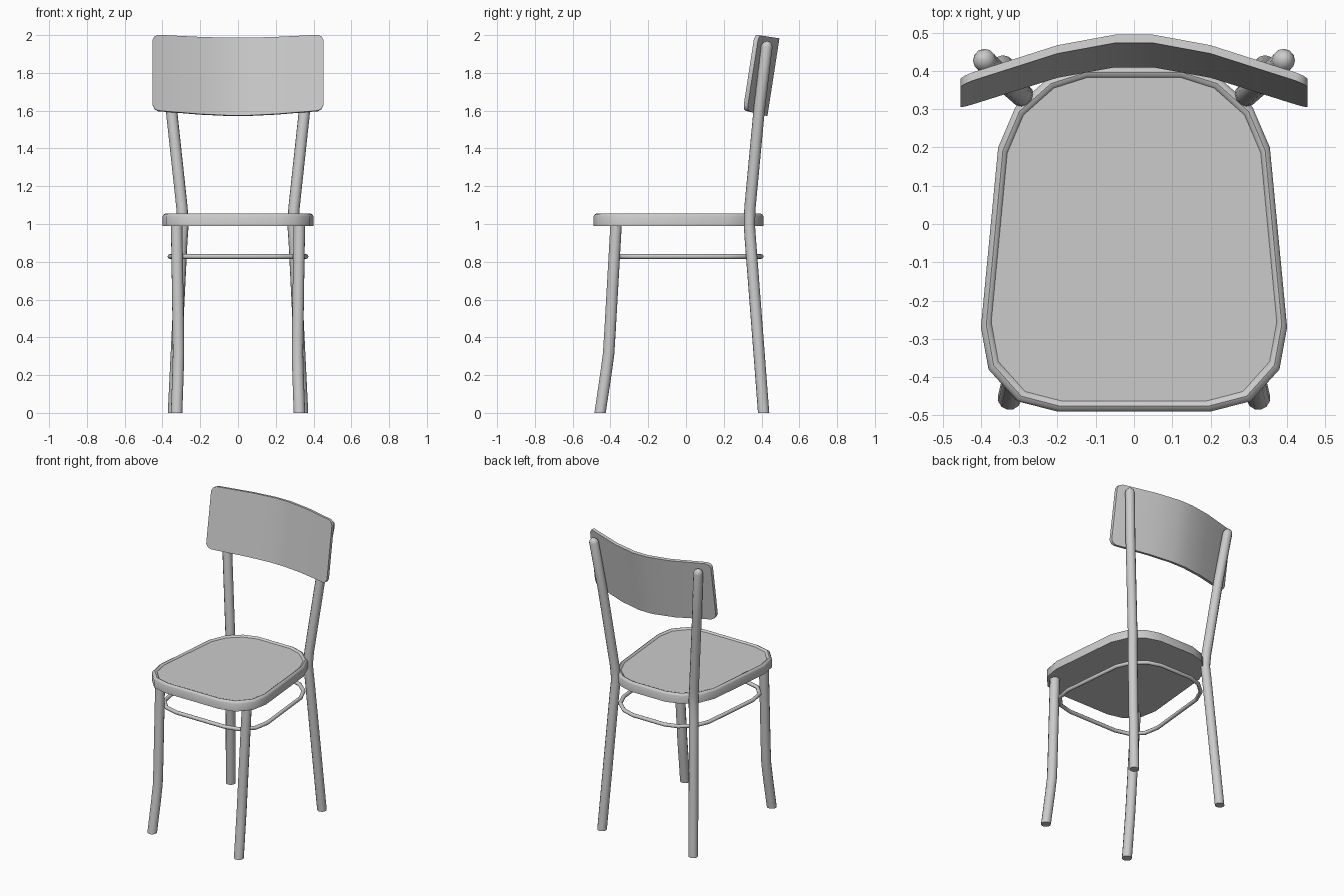
import bpy, bmesh, math

if "Cube" in bpy.data.objects:
    bpy.data.objects.remove(bpy.data.objects["Cube"])


def finish(obj, mirror=False, angle=40):
    if mirror:
        obj.modifiers.new("Mirror", 'MIRROR')
    bpy.ops.object.select_all(action='DESELECT')
    obj.select_set(True)
    bpy.context.view_layer.objects.active = obj
    bpy.ops.object.shade_smooth_by_angle(angle=math.radians(angle))
    return obj


def mesh_object(name, bm):
    bmesh.ops.recalc_face_normals(bm, faces=bm.faces[:])
    me = bpy.data.meshes.new(name)
    bm.to_mesh(me)
    bm.free()
    obj = bpy.data.objects.new(name, me)
    bpy.context.collection.objects.link(obj)
    return obj


def tube(name, points, radius, cyclic=False, mirror=False):
    """Points are (x, y, z, radius factor)."""
    cu = bpy.data.curves.new(name, 'CURVE')
    cu.dimensions = '3D'
    cu.bevel_depth = radius
    cu.bevel_resolution = 4
    cu.use_fill_caps = not cyclic
    sp = cu.splines.new('POLY')
    sp.points.add(len(points) - 1)
    for p, (x, y, z, r) in zip(sp.points, points):
        p.co = (x, y, z, 1)
        p.radius = r
    sp.use_cyclic_u = cyclic
    obj = bpy.data.objects.new(name, cu)
    bpy.context.collection.objects.link(obj)
    bpy.ops.object.select_all(action='DESELECT')
    obj.select_set(True)
    bpy.context.view_layer.objects.active = obj
    bpy.ops.object.convert(target='MESH')
    obj = bpy.context.view_layer.objects.active
    # level the foot on the floor
    for v in obj.data.vertices:
        if v.co.z < 0.03:
            v.co.z = 0
    bm = bmesh.new()
    bm.from_mesh(obj.data)
    bmesh.ops.remove_doubles(bm, verts=bm.verts[:], dist=0.0001)
    bmesh.ops.recalc_face_normals(bm, faces=bm.faces[:])
    bm.to_mesh(obj.data)
    bm.free()
    return finish(obj, mirror)


# Seat outline, right half from front to back, then mirrored
half = [(0.20, -0.49), (0.305, -0.463), (0.38, -0.38), (0.40, -0.27),
        (0.355, 0.20), (0.31, 0.305), (0.225, 0.38), (0.13, 0.41)]
outline = half + [(-x, y) for x, y in reversed(half)]

# Seat: rounded rim around a slightly sunken panel, as (inset, z) rings
bm = bmesh.new()
rings = []
for inset, z in [(0, 0.99), (0, 1.04), (0.005, 1.05), (0.014, 1.055),
                 (0.022, 1.052), (0.027, 1.045)]:
    sx, sy = 1 - inset / 0.40, 1 - inset / 0.45
    rings.append([bm.verts.new((x * sx, -0.04 + (y + 0.04) * sy, z))
                  for x, y in outline])
n = len(outline)
for a, b in zip(rings, rings[1:]):
    for i in range(n):
        j = (i + 1) % n
        bm.faces.new((a[i], a[j], b[j], b[i]))
bm.faces.new(rings[0])
bm.faces.new(rings[-1])
finish(mesh_object("seat", bm))

# Thin ring under the seat that ties the legs together
tube("stretcher_ring", [(x * 0.9, y * 0.884 + 0.036, 0.828, 1) for x, y in outline],
     0.0125, cyclic=True)

# Front legs
tube("front_legs", [(0.325, -0.455, 0, 1), (0.318, -0.425, 0.20, 1),
                    (0.315, -0.41, 0.31, 1), (0.316, -0.403, 0.42, 1),
                    (0.325, -0.37, 1.0, 1)], 0.031, mirror=True)

# Back legs running up into the backrest posts, with rounded tops
tube("back_legs", [(0.342, 0.411, 0, 1), (0.298, 0.342, 0.90, 1),
                   (0.291, 0.335, 1.0, 1), (0.297, 0.339, 1.09, 1),
                   (0.352, 0.387, 1.60, 1), (0.391, 0.428, 1.94, 1),
                   (0.393, 0.43, 1.955, 0.82), (0.394, 0.431, 1.966, 0.4),
                   (0.394, 0.431, 1.968, 0.05)],
     0.030, mirror=True)

# Backrest: curved, tilted board; columns are (x, depth, corner inset)
cols = [(0.05, 0.0, 0), (0.20, -0.028, 0), (0.423, -0.100, 0),
        (0.442, -0.107, 0.009), (0.453, -0.111, 0.03)]
cols = [(-x, d, c) for x, d, c in reversed(cols)] + cols
bm = bmesh.new()
tilt = math.radians(8.8)
sections = []
for x, d, c in cols:
    low, high = -0.208 - d * 0.10 + c, 0.208 - c
    sec = []
    for y, z in [(d - 0.011, low), (d + 0.011, low), (d + 0.011, high), (d - 0.011, high)]:
        sec.append(bm.verts.new((x, 0.452 + y * math.cos(tilt) + z * math.sin(tilt),
                                 1.779 - y * math.sin(tilt) + z * math.cos(tilt))))
    sections.append(sec)
for a, b in zip(sections, sections[1:]):
    for i in range(4):
        j = (i + 1) % 4
        bm.faces.new((a[i], a[j], b[j], b[i]))
bm.faces.new(sections[0])
bm.faces.new(sections[-1])
finish(mesh_object("backrest", bm))
